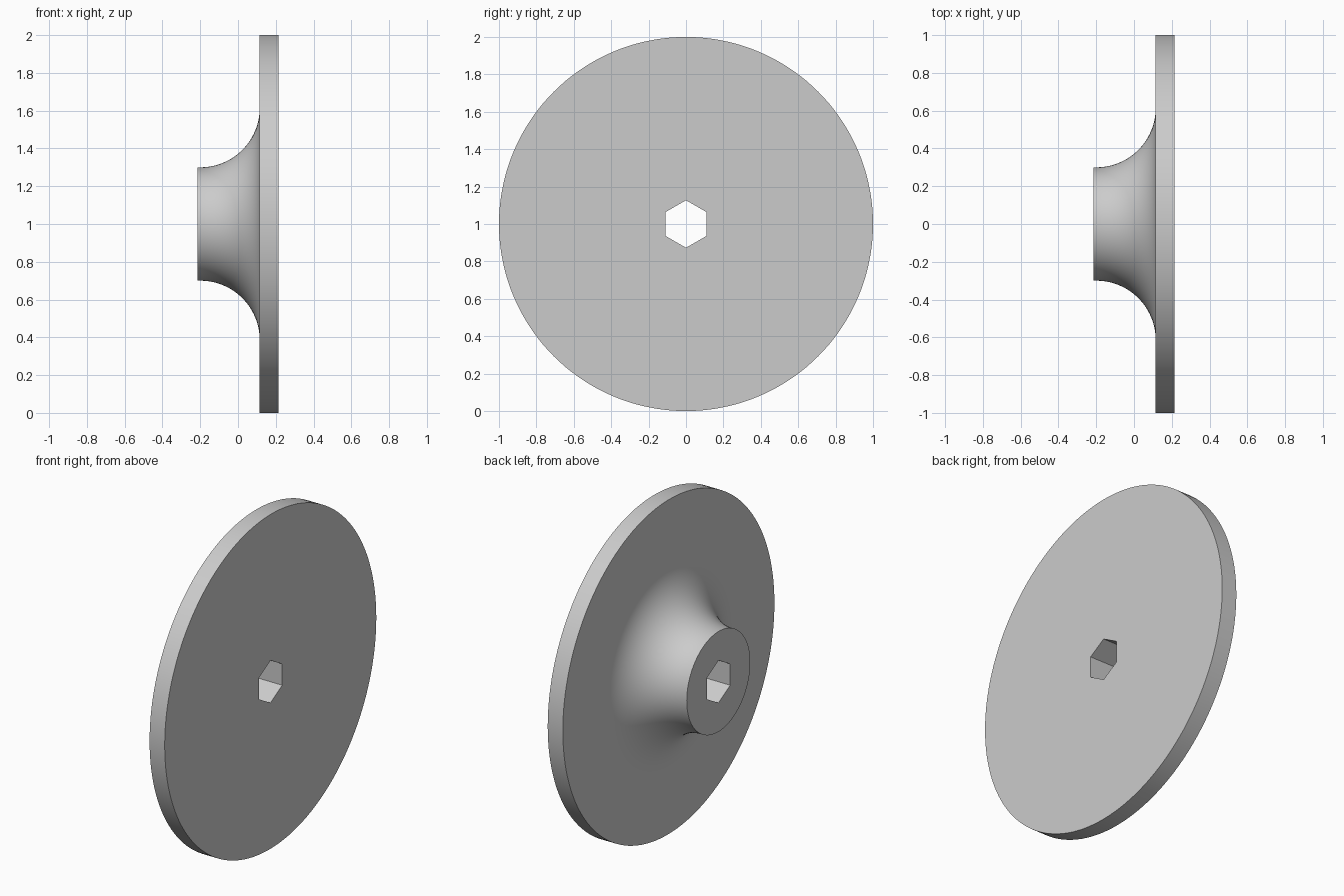
import bpy, bmesh, math

cube = bpy.data.objects.get("Cube")
if cube:
    bpy.data.objects.remove(cube, do_unlink=True)

SEGMENTS = 144            # multiple of 6, so the hexagon corners land on vertices
BACK, WALL, FACE = -0.215, 0.115, 0.215
DISC_R, HUB_R, FILLET, HEX_R = 1.0, 0.3, 0.315, 0.127
ARC_STEPS = 28


def round_ring(radius):
    return lambda angle: radius


def hex_ring(angle):
    # distance to the side of a hexagon whose corner points up
    step = math.pi / 3
    return HEX_R * math.cos(step / 2) / math.cos(angle % step - step / 2)


# Section from the bore, over the flat face and rim, down the flared hub
section = [(FACE, hex_ring), (FACE, round_ring(DISC_R)), (WALL, round_ring(DISC_R))]
for i in range(ARC_STEPS + 1):
    t = math.pi / 2 * i / ARC_STEPS
    section.append((WALL - FILLET * (1 - math.cos(t)),
                    round_ring(HUB_R + FILLET * (1 - math.sin(t)))))
section += [(BACK, round_ring(HUB_R)), (BACK, hex_ring)]

# Sweep the section around the x axis
bm = bmesh.new()
rings = []
for x, radius in section:
    ring = []
    for k in range(SEGMENTS):
        a = 2 * math.pi * k / SEGMENTS
        r = radius(a)
        ring.append(bm.verts.new((x, r * math.sin(a), 1 + r * math.cos(a))))
    rings.append(ring)
for a, b in zip(rings, rings[1:] + rings[:1]):
    for k in range(SEGMENTS):
        n = (k + 1) % SEGMENTS
        bm.faces.new((a[k], a[n], b[n], b[k]))
bmesh.ops.recalc_face_normals(bm, faces=bm.faces)
mesh = bpy.data.meshes.new("flanged_disc")
bm.to_mesh(mesh)
bm.free()

# Single grey material
grey = bpy.data.materials.new("light grey")
grey.use_nodes = True
colour = (0.6, 0.6, 0.6, 1)
grey.diffuse_color = colour
grey.node_tree.nodes["Principled BSDF"].inputs["Base Color"].default_value = colour
mesh.materials.append(grey)

disc = bpy.data.objects.new("flanged_disc", mesh)
bpy.context.collection.objects.link(disc)
bpy.ops.object.select_all(action='DESELECT')
disc.select_set(True)
bpy.context.view_layer.objects.active = disc
bpy.ops.object.shade_smooth_by_angle(angle=math.radians(30))
